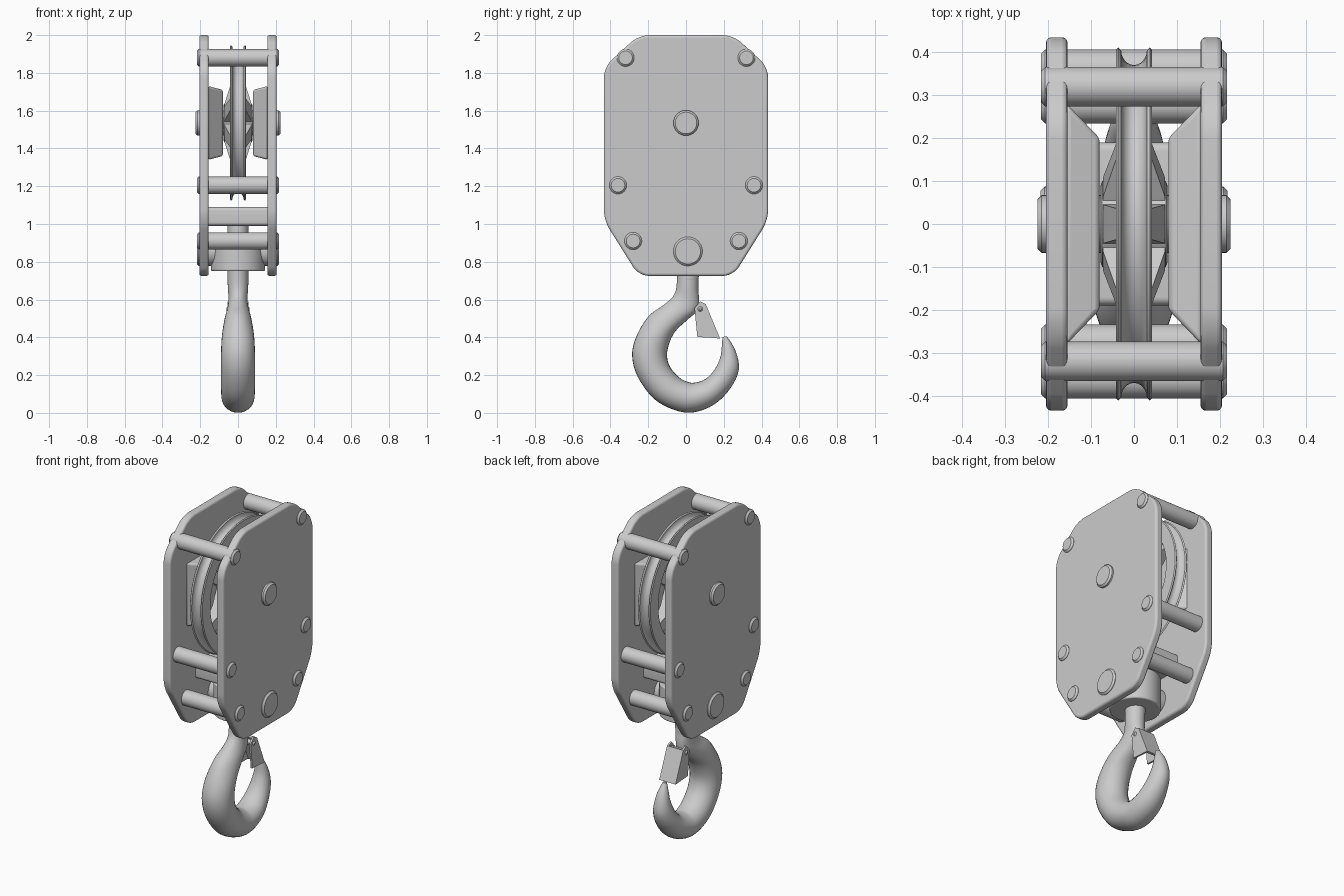
import bpy, bmesh
from math import sin, cos, pi
from mathutils import Vector, Matrix

if "Cube" in bpy.data.objects:
    bpy.data.objects.remove(bpy.data.objects["Cube"])


def finish(name, bm, bevel=0.0, angle=0.6):
    bmesh.ops.recalc_face_normals(bm, faces=bm.faces)
    me = bpy.data.meshes.new(name)
    bm.to_mesh(me)
    bm.free()
    ob = bpy.data.objects.new(name, me)
    bpy.context.collection.objects.link(ob)
    bpy.ops.object.select_all(action='DESELECT')
    bpy.context.view_layer.objects.active = ob
    ob.select_set(True)
    if bevel:
        m = ob.modifiers.new("edge_round", 'BEVEL')
        m.width, m.segments, m.limit_method = bevel, 3, 'ANGLE'
        m.angle_limit = 0.7
    bpy.ops.object.shade_smooth_by_angle(angle=angle)
    return ob


def prism(name, pts, x0, x1, corner=0.0, bevel=0.0):
    """Extrude a (y, z) outline along x, optionally rounding its corners."""
    bm = bmesh.new()
    face = bm.faces.new([bm.verts.new((x0, y, z)) for y, z in pts])
    if corner:
        bmesh.ops.bevel(bm, geom=bm.verts[:], offset=corner, segments=6,
                        profile=0.5, affect='VERTICES')
    face = bm.faces[:]
    ext = bmesh.ops.extrude_face_region(bm, geom=face, use_keep_orig=True)
    moved = [g for g in ext['geom'] if isinstance(g, bmesh.types.BMVert)]
    bmesh.ops.translate(bm, verts=moved, vec=(x1 - x0, 0, 0))
    return finish(name, bm, bevel)


def lathe(name, prof, y, z, steps=48, closed=False):
    """Spin an (x, radius) profile round an x-parallel axis at (y, z)."""
    bm = bmesh.new()
    rings = [[bm.verts.new((px, y + r * cos(2 * pi * i / steps), z + r * sin(2 * pi * i / steps)))
              for i in range(steps)] for px, r in prof]
    pairs = list(zip(rings, rings[1:]))
    if closed:
        pairs.append((rings[-1], rings[0]))
    else:
        bm.faces.new(rings[0])
        bm.faces.new(rings[-1])
    for a, b in pairs:
        for i in range(steps):
            j = (i + 1) % steps
            bm.faces.new((a[i], a[j], b[j], b[i]))
    return finish(name, bm)


def pin(name, y, z, r, half):
    c = 0.01
    lathe(name, [(-half, r - c), (-half + c, r), (half - c, r), (half, r - c)], y, z)


# side plates with the inner bearing bosses
outline = [(-.25, 2), (.25, 2), (.435, 1.83), (.435, 1.02), (.25, .725),
           (-.25, .725), (-.435, 1.02), (-.435, 1.83)]
for s, side in ((-1, "left"), (1, "right")):
    prism(side + "_plate", outline, s * .155, s * .205, .055, .012)
    bm = bmesh.new()
    loops = [[bm.verts.new((s * x, sy * hy, 1.535 + sz * hz))
              for sy, sz in ((-1, -1), (1, -1), (1, 1), (-1, 1))]
             for x, hy, hz in ((.157, .28, .195), (.08, .2, .175))]
    for lp in loops:
        bm.faces.new(lp)
    for i in range(4):
        j = (i + 1) % 4
        bm.faces.new((loops[0][i], loops[0][j], loops[1][j], loops[1][i]))
    finish(side + "_bearing_boss", bm, .01)

# tie rods, sheave axle and trunnion pin
for y, z, level in ((.32, 1.88, "top"), (.36, 1.205, "middle"), (.28, .91, "lower")):
    for s, side in ((-1, "front"), (1, "back")):
        pin(f"{level}_{side}_tie_rod", s * y, z, .046, .217)
pin("sheave_axle", 0, 1.535, .067, .225)
pin("trunnion_pin", .01, .855, .077, .218)

# grooved sheave rim
groove = [(.03 * cos(pi * i / 10), .405 - .035 * sin(pi * i / 10)) for i in range(11)]
rim = [(.02, .31), (.04, .325), (.042, .405), (.037, .411)] + groove
rim += [(-.037, .411), (-.042, .405), (-.04, .325), (-.02, .31)]
lathe("sheave_rim", rim, 0, 1.535, 72, True)
lathe("sheave_hub", [(-.078, .09), (-.074, .1), (.074, .1), (.078, .09)], 0, 1.535)

# tapered sheave spokes
for k in range(6):
    bm = bmesh.new()
    loops = []
    for r, hx, w in ((.07, .074, .045), (.1, .072, .045), (.2, .04, .036), (.325, .02, .036)):
        loops.append([bm.verts.new((x * hx, t * w, r))
                      for x, t in ((-1, -1), (1, -1), (1, 1), (-1, 1))])
    for a, b in zip(loops, loops[1:]):
        for i in range(4):
            j = (i + 1) % 4
            bm.faces.new((a[i], a[j], b[j], b[i]))
    bm.faces.new(loops[0])
    bm.faces.new(loops[-1])
    bm.transform(Matrix.Translation((0, 0, 1.535)) @ Matrix.Rotation(k * pi / 3, 4, 'X'))
    finish(f"sheave_spoke_{k + 1}", bm)

# cross bar and swivel
prism("cross_bar", [(-.19, .99), (.19, .99), (.19, 1.09), (-.19, 1.09)], -.156, .156, .02)
for name, r, z0, z1 in (("swivel_block", .143, .75, .95), ("swivel_stem", .055, .7, 1.0)):
    bm = bmesh.new()
    bmesh.ops.create_cone(bm, cap_ends=True, segments=48, radius1=r, radius2=r, depth=z1 - z0,
                          matrix=Matrix.Translation((0, .01, (z0 + z1) / 2)))
    finish(name, bm, .008)

# hook: outer (y, z), inner (y, z), half width in x
keys = [Vector(k) for k in (
    (-.05, .76, .07, .76, .055), (-.05, .67, .065, .66, .054), (-.07, .615, .07, .59, .05),
    (-.12, .57, .06, .54, .056), (-.20, .51, .01, .495, .07), (-.265, .40, -.065, .42, .085),
    (-.285, .30, -.10, .32, .09), (-.255, .19, -.085, .245, .09), (-.17, .075, -.035, .187, .09),
    (-.06, .015, .01, .164, .088), (.04, .003, .045, .16, .085), (.15, .045, .105, .18, .08),
    (.235, .13, .155, .235, .066), (.28, .23, .183, .30, .05), (.262, .33, .19, .36, .032),
    (.217, .405, .193, .402, .012))]
path = []
for i in range(len(keys) - 1):
    p0, p1, p2 = keys[max(i - 1, 0)], keys[i], keys[i + 1]
    p3 = keys[min(i + 2, len(keys) - 1)]
    for n in range(4):
        t = n / 4
        path.append(.5 * (2 * p1 + (p2 - p0) * t + (2 * p0 - 5 * p1 + 4 * p2 - p3) * t * t
                          + (3 * p1 - p0 - 3 * p2 + p3) * t ** 3))
path.append(keys[-1])
bm = bmesh.new()
rings = []
for oy, oz, iy, iz, h in path:
    ring = []
    for i in range(28):
        a = 2 * pi * i / 28
        f = .5 - .5 * cos(a)
        ring.append(bm.verts.new((h * sin(a), oy + (iy - oy) * f, oz + (iz - oz) * f)))
    rings.append(ring)
for a, b in zip(rings, rings[1:]):
    for i in range(28):
        j = (i + 1) % 28
        bm.faces.new((a[i], a[j], b[j], b[i]))
bm.faces.new(rings[0])
bm.faces.new(rings[-1])
finish("hook", bm, 0, 1.0)

# safety latch: two cheeks, a back strip and its pivot
cheek = [(.045, .555), (.075, .59), (.105, .575), (.18, .395), (.06, .402)]
for s, side in ((-1, "left"), (1, "right")):
    prism(f"latch_{side}_cheek", cheek, s * .044, s * .055)
prism("latch_strip", [(.088, .57), (.105, .575), (.18, .395), (.163, .395)], -.055, .055)
pin("latch_pivot", .075, .55, .016, .062)
